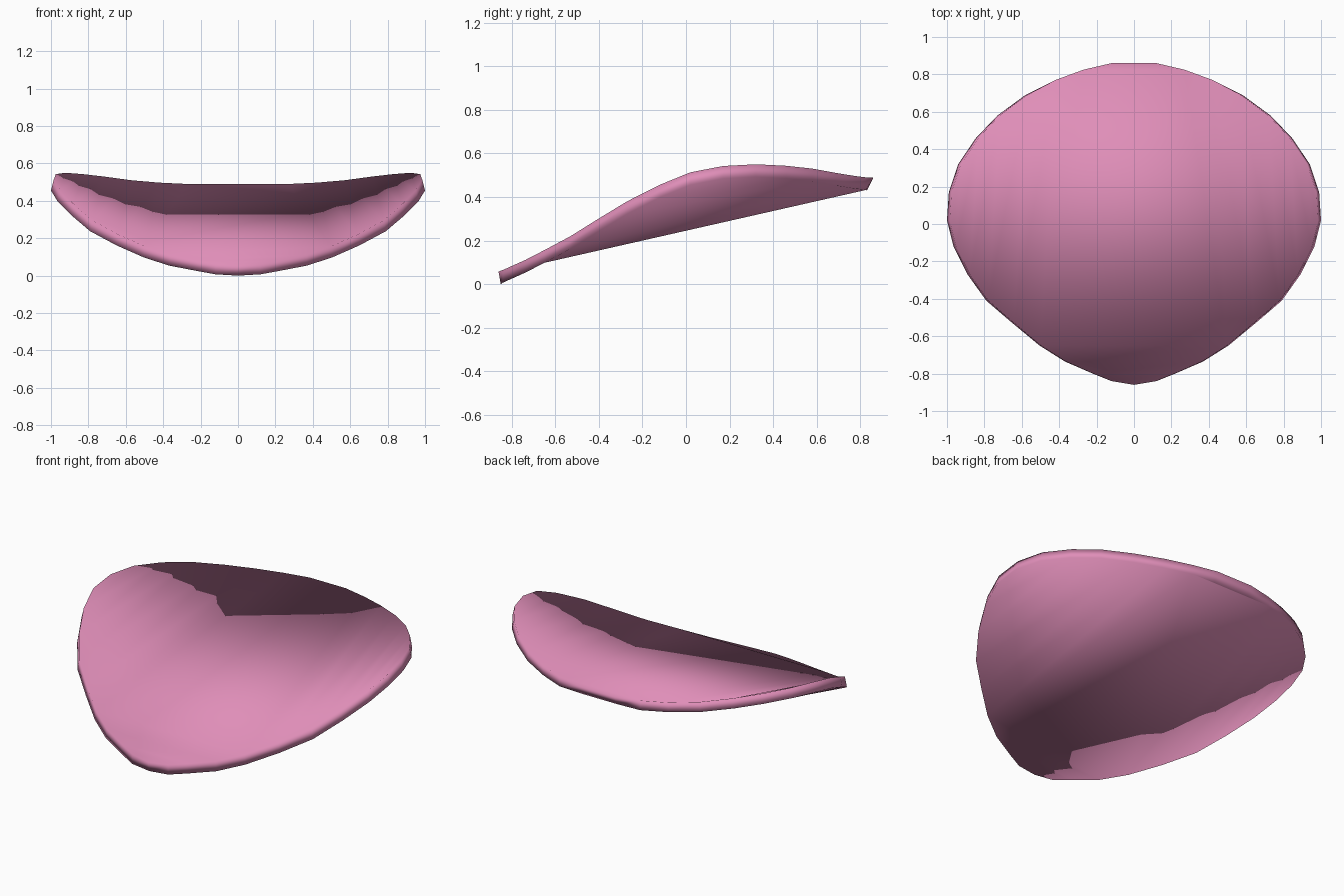
import bpy
import bmesh

if "Cube" in bpy.data.objects:
    bpy.data.objects.remove(bpy.data.objects["Cube"])

# Petal colour
pink = bpy.data.materials.new("petal_pink")
pink.diffuse_color = (0.74, 0.27, 0.48, 1.0)
pink.use_nodes = True
pink.node_tree.nodes["Principled BSDF"].inputs["Base Color"].default_value = pink.diffuse_color

# Right half of the petal rim, front tip to back edge: x, y, z of the upper edge
RIM = [(0, -.85, .058), (.12, -.84, .065), (.22, -.80, .083), (.37, -.735, .112),
       (.505, -.65, .156), (.65, -.53, .22), (.79, -.41, .295), (.89, -.27, .38),
       (.965, -.12, .456), (1, .02, .513), (.99, .17, .542), (.94, .32, .55),
       (.845, .46, .543), (.73, .58, .53), (.58, .69, .51), (.42, .77, .497),
       (.27, .825, .49), (.12, .83, .488)]
LAST = len(RIM) - 1
THICK = 0.058

bm = bmesh.new()


def layer(upper):
    """One rim loop; keys are rim indices, negative on the left side."""
    verts = {}
    for i, (x, y, z) in enumerate(RIM):
        if upper:
            x *= 0.985 if i < 15 else 1
            y += 0.03 if i == LAST else -0.01 if i == 0 else 0
        else:
            z -= THICK
        verts[i] = bm.verts.new((x, y, z))
        if i:
            verts[-i] = bm.verts.new((-x, y, z))
    return verts


# Skin: cross strips at the tip and back, a wide centre panel, ladder strips at the sides
panels = [(-1, 0, 1), (-4, 4, 16, -16), (-16, 16, 17, -17)]
panels += [(-i, -i - 1, i + 1, i) for i in (1, 2, 3)]
for s in (1, -1):
    panels += [(s * i, s * (i + 1), s * (19 - i), s * (20 - i)) for i in range(4, 9)]
    panels.append((s * 9, s * 10, s * 11))

top, bottom = layer(True), layer(False)
for verts in (top, bottom):
    for p in panels:
        bm.faces.new([verts[k] for k in p])

# Thin wall around the rim
loop = list(range(LAST + 1)) + list(range(-LAST, 0))
for a, b in zip(loop, loop[1:] + loop[:1]):
    bm.faces.new((bottom[a], bottom[b], top[b], top[a]))

bmesh.ops.recalc_face_normals(bm, faces=bm.faces)
for f in bm.faces:
    f.smooth = True

mesh = bpy.data.meshes.new("petal")
bm.to_mesh(mesh)
bm.free()
mesh.materials.append(pink)
bpy.context.collection.objects.link(bpy.data.objects.new("petal", mesh))
